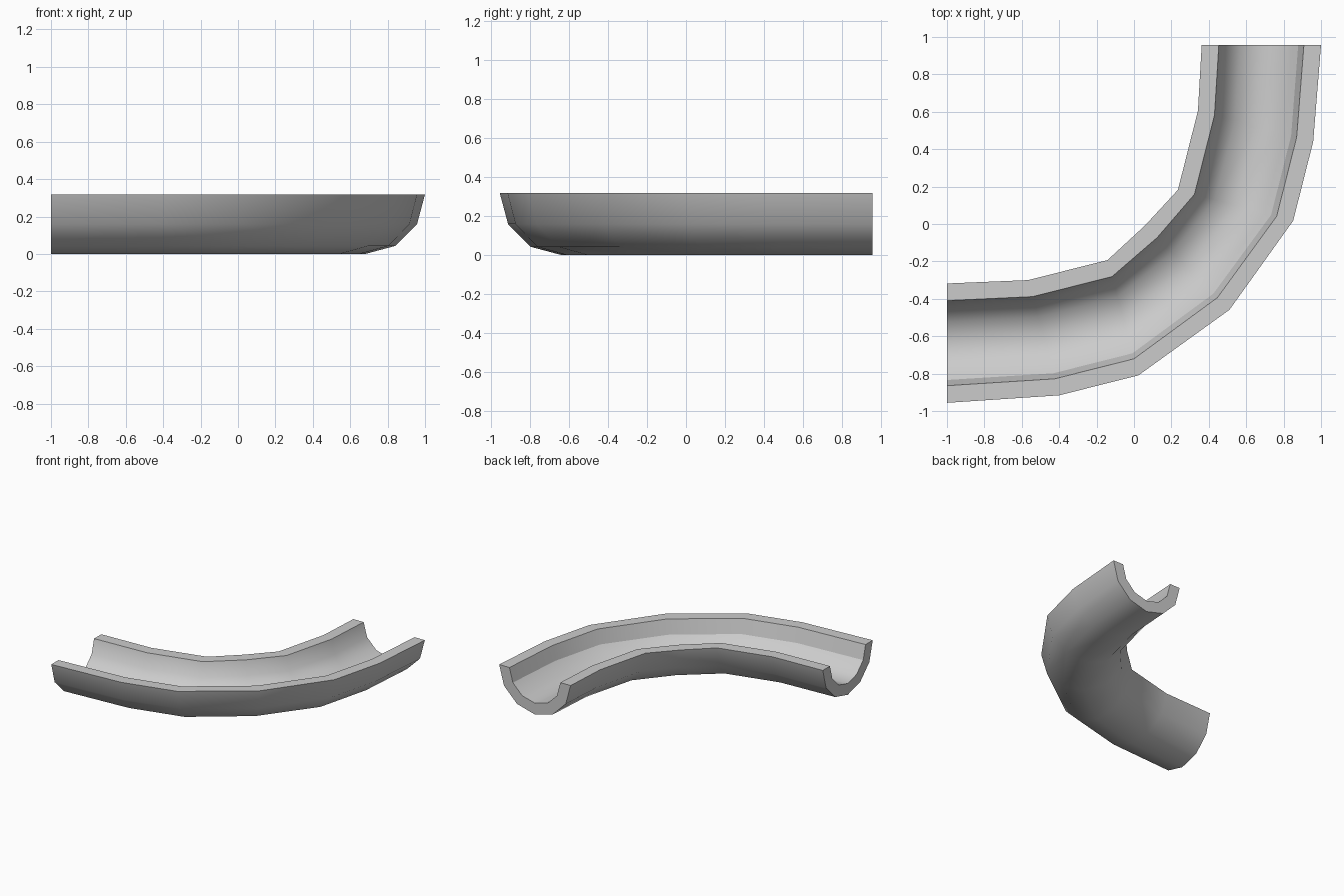
import bpy
import bmesh
from math import sin, cos, radians, pi

if "Cube" in bpy.data.objects:
    bpy.data.objects.remove(bpy.data.objects["Cube"], do_unlink=True)

OUTER, INNER, SIDES = 0.319, 0.2275, 6

# Path of the bend: centre x, centre y, heading of the outer rim in degrees
STATIONS = [
    (-1.0, -0.637, -90),
    (-0.483, -0.608, -75),
    (-0.059, -0.501, -75),
    (0.285, -0.233, -45),
    (0.543, 0.1, -15),
    (0.65, 0.523, -15),
    (0.681, 0.957, 0),
]

# Grey material
grey = bpy.data.materials.new("grey")
grey.use_nodes = True
colour = (0.6, 0.6, 0.6, 1)
grey.diffuse_color = colour
grey.node_tree.nodes["Principled BSDF"].inputs["Base Color"].default_value = colour

# Half-ring cross-section: outer arc there, inner arc back
steps = [i * pi / SIDES for i in range(SIDES + 1)]
profile = [(OUTER * cos(a), OUTER * (1 - sin(a))) for a in steps]
profile += [(INNER * cos(a), OUTER - INNER * sin(a)) for a in reversed(steps)]

# Sweep the section along the path
bm = bmesh.new()
rings = []
for x, y, heading in STATIONS:
    h = radians(heading)
    rings.append([bm.verts.new((x + d * cos(h), y + d * sin(h), z)) for d, z in profile])
count = len(profile)
for a, b in zip(rings, rings[1:]):
    for i in range(count):
        j = (i + 1) % count
        bm.faces.new((a[i], a[j], b[j], b[i]))

# End caps, as one quad per side of the half ring
for ring in (rings[0], rings[-1]):
    for i in range(SIDES):
        bm.faces.new((ring[i], ring[i + 1], ring[-2 - i], ring[-1 - i]))
bmesh.ops.recalc_face_normals(bm, faces=bm.faces)

mesh = bpy.data.meshes.new("half_pipe_bend")
bm.to_mesh(mesh)
bm.free()
mesh.materials.append(grey)
pipe = bpy.data.objects.new("half_pipe_bend", mesh)
bpy.context.collection.objects.link(pipe)

# Smooth walls with crisp rims and ends
bpy.context.view_layer.objects.active = pipe
pipe.select_set(True)
bpy.ops.object.shade_smooth_by_angle(angle=radians(40))

# Crisp crease below the outer rim, inside the channel
crease = count - 2
for edge in mesh.edges:
    if all(v % count == crease for v in edge.vertices):
        edge.use_edge_sharp = True
